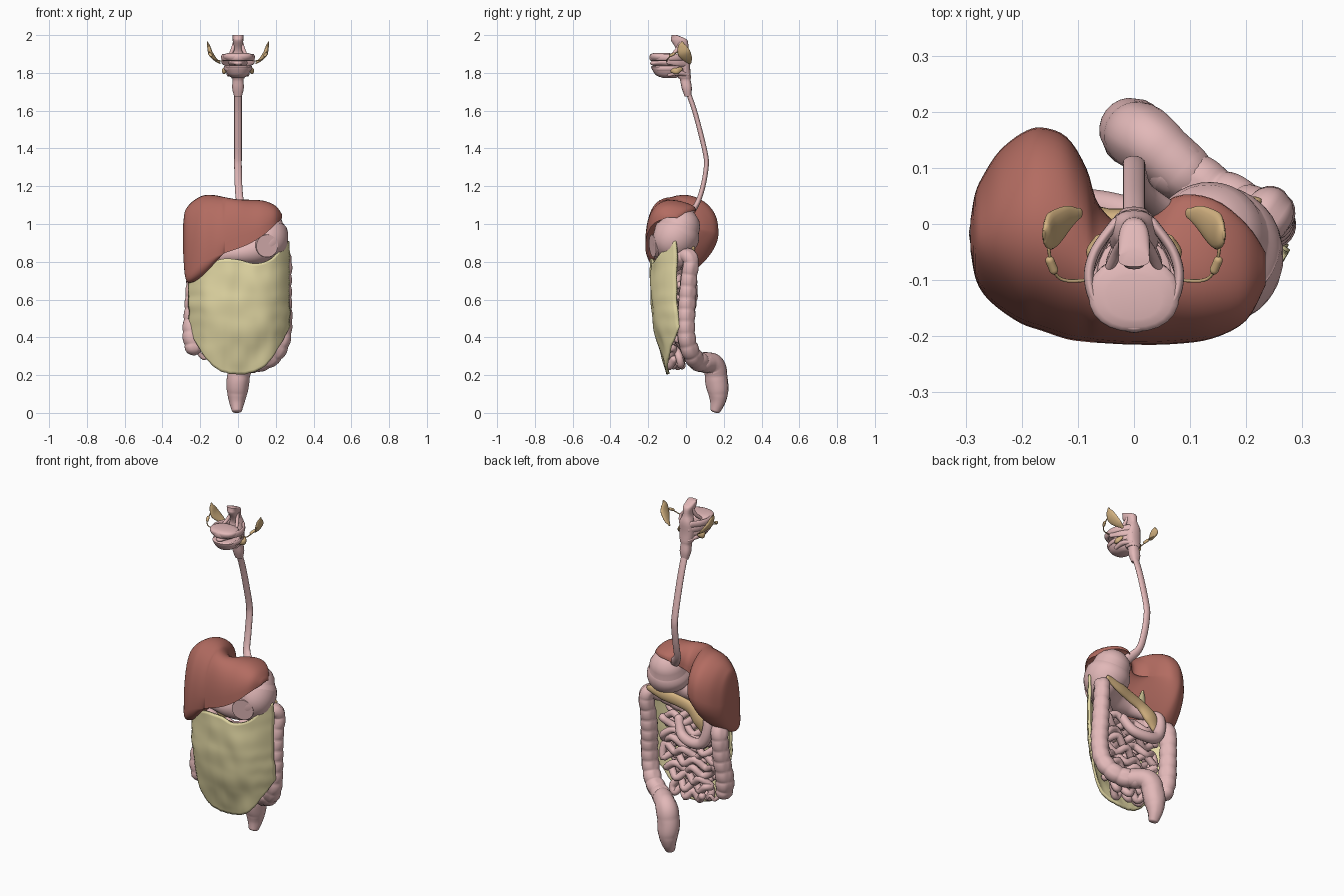
import bpy, bmesh, math
from mathutils import Vector, noise

if "Cube" in bpy.data.objects:
    bpy.data.objects.remove(bpy.data.objects["Cube"])

def mat(name, r, g, b):
    m = bpy.data.materials.new(name)
    m.diffuse_color = (r, g, b, 1)
    m.use_nodes = True
    m.node_tree.nodes["Principled BSDF"].inputs["Base Color"].default_value = m.diffuse_color
    return m

PINK = mat("pink_tissue", .76, .48, .48)
RED = mat("liver_red", .45, .15, .12)
FAT = mat("fat_yellow", .78, .7, .38)
GLAND = mat("gland_ochre", .66, .45, .22)

def spline(pts, n):
    """Catmull-Rom through tuples of any length, n steps per span."""
    P = [pts[0]] + list(pts) + [pts[-1]]
    out = []
    for i in range(1, len(P) - 2):
        for k in range(n):
            t = k / n
            out.append([.5 * (2*b + (c-a)*t + (2*a-5*b+4*c-d)*t*t + (3*b-a-3*c+d)*t**3)
                        for a, b, c, d in zip(P[i-1], P[i], P[i+1], P[i+2])])
    out.append(list(pts[-1]))
    return out

def loft(name, rings, material, closed=True, angle=50):
    """Skin a list of vertex rings and cap the ends."""
    bm = bmesh.new()
    R = [[bm.verts.new(v) for v in ring] for ring in rings]
    m = len(R[0])
    for a, b in zip(R, R[1:]):
        for j in range(m if closed else m - 1):
            k = (j + 1) % m
            bm.faces.new((a[j], a[k], b[k], b[j]))
    if closed:
        bm.faces.new(R[0])
        bm.faces.new(R[-1])
    bmesh.ops.recalc_face_normals(bm, faces=bm.faces)
    me = bpy.data.meshes.new(name)
    bm.to_mesh(me)
    bm.free()
    ob = bpy.data.objects.new(name, me)
    bpy.context.collection.objects.link(ob)
    me.materials.append(material)
    bpy.ops.object.select_all(action='DESELECT')
    bpy.context.view_layer.objects.active = ob
    ob.select_set(True)
    bpy.ops.object.shade_smooth_by_angle(angle=math.radians(angle))
    return ob

def tube(name, pts, material, n=8, seg=16, flat=(1, 1), ref=(0, 0, 1), cap=(1, 1), pouch=0, pitch=.05):
    """Round-ended tube through (x, y, z, radius); pouch adds colon bulges."""
    S = spline(pts, n)
    C = [Vector(s[:3]) for s in S]
    rad = [s[3] for s in S]
    T = [(C[min(i+1, len(C)-1)] - C[max(i-1, 0)]).normalized() for i in range(len(C))]
    q = [math.radians(a) for a in (85, 65, 40, 20)]
    pre = [(C[0] - T[0]*rad[0]*cap[0]*math.sin(a), T[0], rad[0]*math.cos(a)) for a in q]
    post = [(C[-1] + T[-1]*rad[-1]*cap[1]*math.sin(a), T[-1], rad[-1]*math.cos(a)) for a in reversed(q)]
    nrm, length, rings, last = Vector(ref), 0, [], None
    for c, t, r in pre + list(zip(C, T, rad)) + post:
        nrm = (nrm - t * nrm.dot(t)).normalized()
        bi = t.cross(nrm)
        length += (c - last).length if last else 0
        last = c
        ring = []
        for j in range(seg):
            a = math.tau * j / seg
            k = r * (1 - pouch + 2*pouch*abs(math.sin(math.pi*length/pitch))**.6 * abs(math.cos(1.5*a))**.4)
            ring.append(c + nrm*k*flat[0]*math.cos(a) + bi*k*flat[1]*math.sin(a))
        rings.append(ring)
    return loft(name, rings, material, angle=60)

def stack(name, rows, material, seg=24, p=.8, n=3, angle=40):
    """Horizontal rounded sections (z, y centre, x radius, y radius)."""
    f = lambda v: math.copysign(abs(v)**p, v)
    return loft(name, [[(rx*f(math.cos(a)), cy + ry*f(math.sin(a)), z)
                        for a in [math.tau*j/seg for j in range(seg)]]
                       for z, cy, rx, ry in spline(rows, n)], material, angle=angle)

# Liver: y-z sections along x (x, y front, y back, z top, z front edge, z back edge, sag)
stations = [(-.291, -.05, .01, .99, .87, .92, .02), (-.283, -.095, .055, 1.06, .77, .9, .07),
            (-.268, -.125, .088, 1.09, .74, .9, .1), (-.24, -.152, .13, 1.12, .755, .92, .12),
            (-.2, -.178, .162, 1.145, .79, .94, .14), (-.165, -.19, .172, 1.154, .81, .95, .13),
            (-.12, -.205, .155, 1.152, .83, .96, .08), (-.085, -.21, .1, 1.145, .84, .97, .03),
            (-.06, -.212, .03, 1.14, .85, .98, -.01), (0, -.215, -.01, 1.13, .87, 1.0, -.04),
            (.07, -.214, .048, 1.128, .9, 1.06, -.06), (.14, -.204, .045, 1.122, .945, 1.07, -.06),
            (.2, -.172, 0, 1.095, 1.0, 1.06, -.03), (.234, -.11, -.05, 1.05, 1.03, 1.03, -.005)]
rings = []
for x, yf, yb, zt, zf, zb, sag in spline(stations, 4):
    ring = []
    for j in range(40):
        t = math.tau * j / 40
        u = .5 - .5 * math.cos(t)
        base = zf + (zb - zf) * u
        s = math.sin(t)
        ring.append((x, yf + (yb-yf)*u, base + ((zt-base)*s**.8 if s > 0 else sag*s)))
    rings.append(ring)
loft("liver", rings, RED, angle=60)

# Stomach with a flat round window on its front
tube("stomach", [(.135, -.03, .985, .105), (.14, -.045, .95, .122), (.145, -.07, .91, .115),
                 (.1, -.1, .87, .085), (.04, -.11, .85, .065), (-.04, -.1, .84, .05),
                 (-.1, -.07, .82, .04), (-.14, -.03, .79, .03)], PINK, seg=32)
bpy.ops.mesh.primitive_cylinder_add(vertices=40, radius=.06, depth=.03, location=(.15, -.163, .885))
disc = bpy.context.object
disc.name = "stomach_window"
disc.rotation_euler = Vector((.3, -.95, -.08)).to_track_quat('Z', 'Y').to_euler()
disc.data.materials.append(PINK)
bpy.ops.object.shade_smooth_by_angle(angle=.6)

# Oesophagus
tube("oesophagus", [(0, .01, 1.7, .02), (0, .045, 1.6, .02), (0, .08, 1.47, .02), (0, .105, 1.36, .02),
                    (0, .107, 1.3, .02), (.003, .09, 1.2, .02), (.015, .06, 1.11, .021),
                    (.06, .02, 1.05, .028)], PINK, flat=(1, .65), ref=(1, 0, 0))

# Duodenum, pancreas, gallbladder
tube("duodenum", [(-.14, -.03, .79, .028), (-.16, .01, .77, .032), (-.16, .025, .7, .032), (-.13, .03, .63, .032),
                  (-.06, .03, .61, .03), (.02, .01, .63, .028), (.06, -.02, .7, .025)], PINK)
tube("pancreas", [(-.13, .015, .7, .03), (-.1, .015, .75, .045), (-.04, .01, .8, .035), (.04, .015, .825, .034),
                  (.13, .03, .845, .032), (.21, .04, .865, .018)], GLAND, flat=(1, .5))
tube("gallbladder", [(-.13, -.1, .83, .025), (-.11, -.07, .85, .03), (-.08, -.03, .88, .018), (-.06, 0, .9, .007)], FAT)

# Large intestine
tube("ascending_and_transverse_colon",
     [(-.235, -.02, .35, .046), (-.243, -.015, .42, .05), (-.238, .0, .52, .047), (-.232, .01, .62, .046),
      (-.225, .01, .7, .046), (-.2, -.03, .755, .044), (-.13, -.09, .745, .042), (-.03, -.115, .72, .04),
      (.08, -.115, .73, .04), (.17, -.06, .79, .04), (.225, .0, .83, .042), (.243, .025, .8, .042),
      (.24, .015, .72, .043), (.238, .005, .6, .046), (.24, .0, .48, .046), (.228, .005, .38, .047),
      (.19, .03, .31, .048), (.13, .06, .275, .05), (.07, .105, .265, .052)], PINK, n=14, seg=24, pouch=.07, pitch=.062)
tube("sigmoid_and_rectum", [(.09, .09, .268, .052), (.04, .135, .262, .056), (.012, .155, .23, .06),
                            (0, .162, .17, .06), (-.004, .17, .11, .055), (-.006, .168, .06, .041),
                            (-.006, .155, .012, .027)], PINK, seg=24, cap=(1, .4), pouch=.03, pitch=.1)
tube("appendix", [(-.21, -.02, .32, .012), (-.18, -.01, .29, .011), (-.16, 0, .31, .01), (-.14, 0, .29, .008)], PINK)

# Small intestine: two serpentine layers of zigzag coils
for layer, y0 in enumerate((-.035, -.08)):
    path = []
    for row in range(10):
        z = .705 - row * .048
        w = .165 if row < 6 else .165 - (row - 5) * .018
        for i in range(6):
            x = w * (i / 2.5 - 1) * (1 if row % 2 == layer else -1)
            path.append((x, y0 + .016*math.sin(2.3*i + 1.7*row), z + .02*(-1)**(i + row//3) - .002*i, .02))
    tube("small_intestine_" + ("back", "front")[layer], path, PINK, n=5, seg=10, pouch=.04, pitch=.04)

# Greater omentum: curved, slightly lumpy apron
top = spline([(.73,), (.78,), (.815,), (.81,), (.79,), (.82,), (.91,)], 8)
rings = []
for i, (zt,) in enumerate(top):
    u = i / 24 - 1
    col = []
    for k in range(41):
        v = k / 40
        z = zt + (.205 + .25*abs(u)**2.5 - zt) * v
        lump = noise.noise(Vector((u*3, z*8, 3)))
        y = -.18 + .34*max(0, .6 - z)**1.5 + .13*abs(u)**3.5 + .011*lump
        x = .005 + u*.263 + .008*abs(u)*noise.noise(Vector((u, z*16, 8)))
        col.append((x, y, z + .012*v*noise.noise(Vector((u*7, 1, 5)))))
    rings.append(col)
apron = loft("greater_omentum", rings, FAT, closed=False, angle=70)
sol = apron.modifiers.new("thickness", 'SOLIDIFY')
sol.thickness, sol.offset = .014, 0

# Pharynx column
stack("pharynx", [(2.0, -.062, .028, .014), (1.985, -.045, .028, .034), (1.97, -.035, .028, .044),
                  (1.93, -.02, .023, .034), (1.89, -.01, .038, .034), (1.83, -.02, .045, .042),
                  (1.775, -.008, .036, .034), (1.765, -.004, .028, .028), (1.72, .004, .031, .027),
                  (1.675, .01, .02, .017)], PINK)

# Mouth: palate, floor, tongue, lips
stack("palate", [(1.868, -.12, .07, .065), (1.88, -.125, .08, .066), (1.897, -.127, .078, .063),
                 (1.905, -.13, .05, .04)], PINK, p=.9)
stack("mouth_floor", [(1.772, -.085, .025, .03), (1.785, -.095, .05, .06), (1.81, -.1, .066, .075),
                      (1.832, -.105, .072, .08), (1.838, -.105, .06, .07)], PINK, p=.9)
tube("tongue", [(0, -.165, 1.853, .025), (0, -.12, 1.858, .045), (0, -.07, 1.85, .05), (0, -.03, 1.81, .035)],
     PINK, flat=(.55, 1))
for name, z, r, k in (("upper_lip", 1.882, .015, 1), ("lower_lip", 1.825, .011, .86)):
    half = [(.035, 0), (.07, -.05), (.08, -.1), (.06, -.15)]
    arch = [(-x*k, y, z, r) for x, y in half] + [(0, -.185*k, z, r)] + [(x*k, y, z, r) for x, y in half[::-1]]
    tube(name + "_arch", arch, PINK, flat=(1.2, .6))

# Paired throat straps and salivary glands
for s, side in ((-1, "right"), (1, "left")):
    tube(side + "_palate_strap", [(s*.02, -.03, 1.96, .008), (s*.03, -.05, 1.92, .01), (s*.045, -.08, 1.89, .008)], PINK)
    tube(side + "_cheek_strap", [(s*.08, -.09, 1.86, .016), (s*.06, -.04, 1.855, .02), (s*.032, .005, 1.85, .016)],
         PINK, flat=(1, .4))
    tube(side + "_throat_strap", [(s*.05, -.09, 1.79, .01), (s*.045, -.04, 1.8, .014), (s*.025, .01, 1.79, .01)], PINK)
    tube(side + "_parotid_gland", [(s*.1, .018, 1.855, .011), (s*.12, .01, 1.872, .024), (s*.145, -.01, 1.905, .034),
                                   (s*.155, -.02, 1.94, .024), (s*.16, -.02, 1.958, .009)],
         GLAND, flat=(1, .35), ref=(s*.3, -1, 0))
    tube(side + "_accessory_gland", [(s*.15, -.065, 1.9, .008), (s*.143, -.082, 1.892, .008)], GLAND)
    tube(side + "_parotid_duct", [(s*.152, -.045, 1.91, .003), (s*.145, -.08, 1.89, .003), (s*.125, -.1, 1.87, .003),
                                  (s*.08, -.1, 1.862, .003)], GLAND, n=5, seg=8)
    tube(side + "_submandibular_gland", [(s*.068, -.07, 1.812, .013), (s*.075, -.05, 1.81, .017), (s*.066, -.03, 1.82, .012)],
         GLAND, flat=(1, .6))
